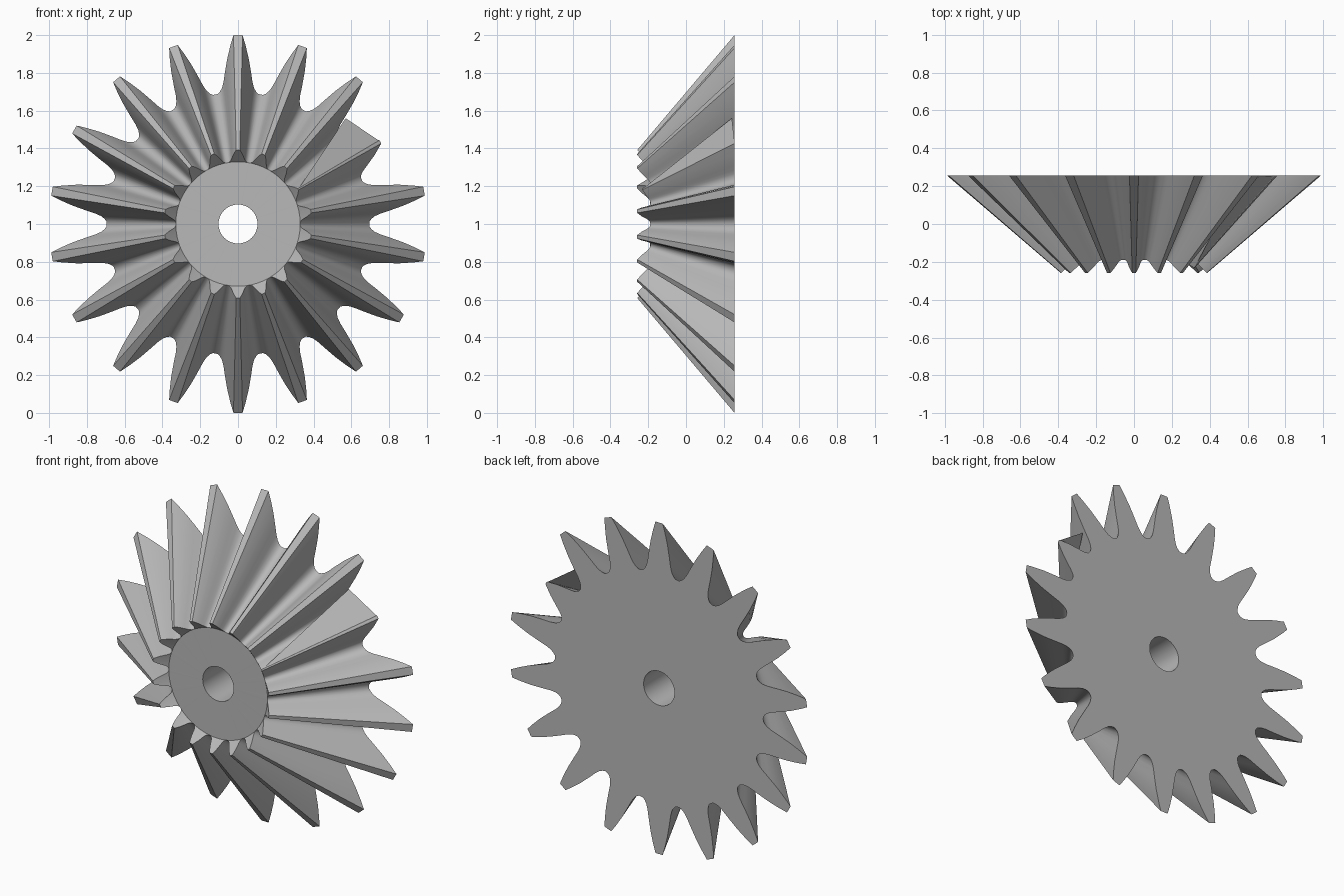
import bpy, bmesh
from math import sin, cos, tan, radians, hypot, atan2
from mathutils import Vector

if "Cube" in bpy.data.objects:
    bpy.data.objects.remove(bpy.data.objects["Cube"], do_unlink=True)

TEETH = 18
PITCH = radians(360 / TEETH)
BACK_Y = 0.257        # flat back plane
APEX_Y = -0.59        # point where all tooth lines meet
END_SLOPE = 1.1       # lean of the small tooth ends
END_Y = -0.19         # front disc plane
END_R = 0.33          # front disc radius
HOLE_R = 0.103
SHORT_TOOTH = 1       # index of the clipped tooth, counted from +x

# Half tooth outline: (height, half width), root to tip
FOOT = [(0.688, 0.108), (0.7, 0.096), (0.72, 0.085)]
FULL = FOOT + [(0.75, 0.077), (0.81, 0.068), (0.88, 0.056), (0.95, 0.039), (1.0, 0.024)]
SHORT = FOOT + [(0.75, 0.072), (0.81, 0.045), (0.87, 0.01)]
ROOT = (0.685, 0.685 * tan(PITCH / 2))


def place(radius, angle, y):
    return Vector((radius * cos(angle), y, 1 + radius * sin(angle)))


def small_end(radius):
    """Radius and depth where a tooth line meets the small end cone."""
    depth = BACK_Y - APEX_Y
    t = (END_Y + END_SLOPE * END_R - APEX_Y) / (depth + END_SLOPE * radius)
    return radius * t, APEX_Y + depth * t


def gear_outline():
    points = []
    for i in range(TEETH):
        half = SHORT if i == SHORT_TOOTH else FULL
        side = [(h, -w) for h, w in half] + [(h, w) for h, w in reversed(half)] + [ROOT]
        centre = PITCH * (i + 0.5)
        points += [(hypot(h, w), centre + atan2(w, h)) for h, w in side]
    return points


def finish(name, bm, material):
    mesh = bpy.data.meshes.new(name)
    bm.to_mesh(mesh)
    bm.free()
    mesh.materials.append(material)
    obj = bpy.data.objects.new(name, mesh)
    bpy.context.collection.objects.link(obj)
    bpy.ops.object.select_all(action='DESELECT')
    obj.select_set(True)
    bpy.context.view_layer.objects.active = obj
    bpy.ops.object.shade_smooth_by_angle(angle=radians(30))
    return obj


steel = bpy.data.materials.new("plain grey")
steel.use_nodes = True
steel.diffuse_color = (0.48, 0.48, 0.48, 1)
steel.node_tree.nodes["Principled BSDF"].inputs["Base Color"].default_value = steel.diffuse_color

# Gear body: closed loop of rings from bore, over the teeth, back to bore
outline = gear_outline()
disc_r, disc_y = small_end(hypot(*ROOT))
rings = [
    [place(HOLE_R, a, BACK_Y) for r, a in outline],
    [place(r, a, BACK_Y) for r, a in outline],
    [place(small_end(r)[0], a, small_end(r)[1]) for r, a in outline],
    [place(disc_r, a, disc_y) for r, a in outline],
    [place(HOLE_R, a, disc_y) for r, a in outline],
]
bm = bmesh.new()
loops = [[bm.verts.new(p) for p in ring] for ring in rings]
count = len(outline)
for k, loop in enumerate(loops):
    after = loops[(k + 1) % len(loops)]
    for i in range(count):
        j = (i + 1) % count
        bm.faces.new((loop[i], loop[j], after[j], after[i]))
bmesh.ops.remove_doubles(bm, verts=bm.verts, dist=0.0005)
bmesh.ops.recalc_face_normals(bm, faces=bm.faces)
finish("bevel_gear", bm, steel)

# Thin web from the neighbouring flank to the clipped tooth's ridge
ridge_angle = PITCH * (SHORT_TOOTH + 0.5)
ridge_r, ridge_y = small_end(0.87)
bm = bmesh.new()
corners = [(0.57, 0.243, 1.56), (0.755, BACK_Y, 1.435), place(ridge_r, ridge_angle, ridge_y)]
bm.faces.new([bm.verts.new(c) for c in corners])
bmesh.ops.recalc_face_normals(bm, faces=bm.faces)
bm.normal_update()
if bm.faces[:][0].normal.y > 0:
    bmesh.ops.reverse_faces(bm, faces=bm.faces)
finish("tooth_web", bm, steel)
